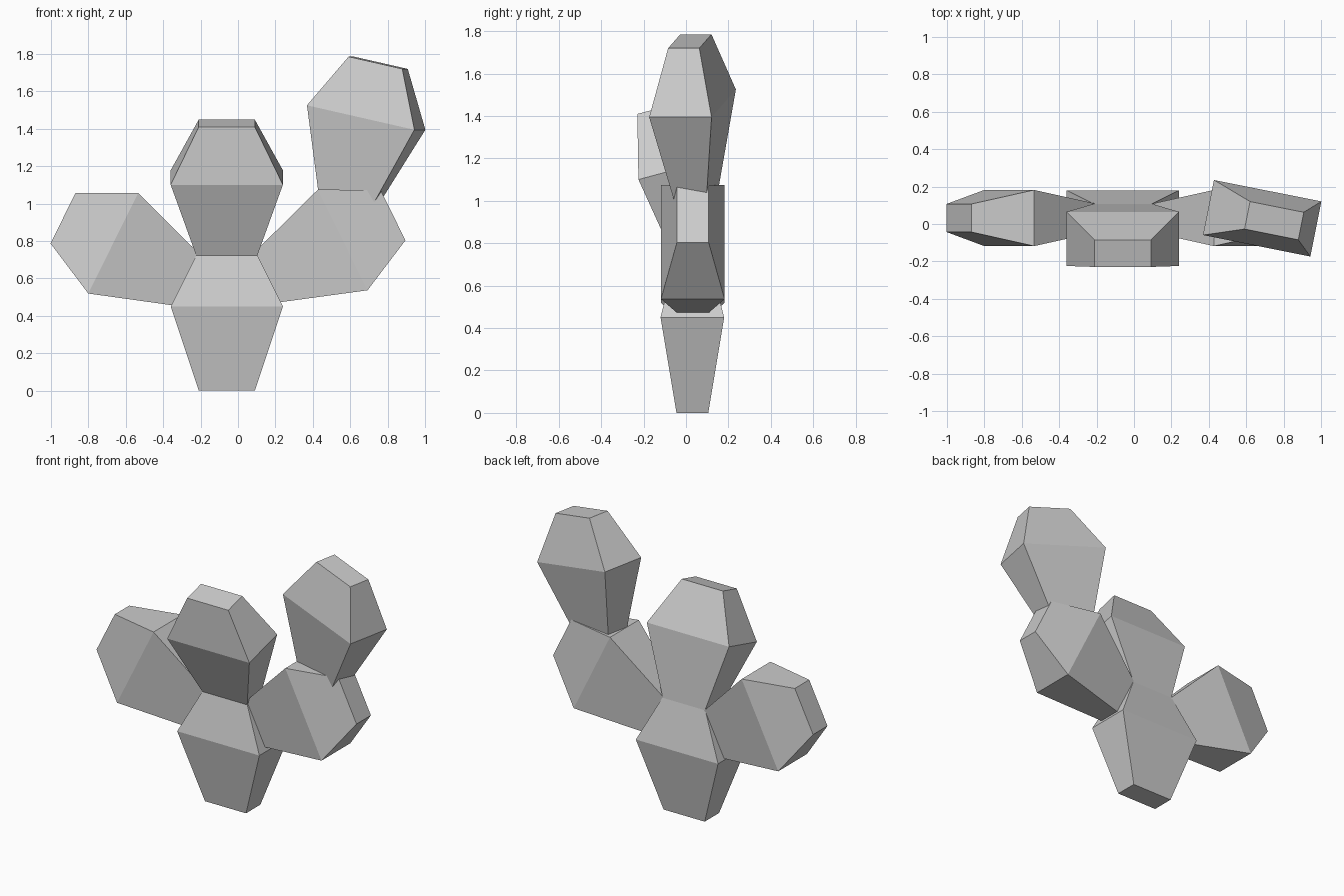
import bpy, bmesh
from math import radians
from mathutils import Matrix, Vector, Euler

if "Cube" in bpy.data.objects:
    bpy.data.objects.remove(bpy.data.objects["Cube"])

# Half width, half depth and height of each pad cross-section
RINGS = [(0.15, 0.075, 0.0), (0.30, 0.15, 0.45), (0.15, 0.075, 0.75)]


def cactus_pad(name, base, rotation):
    """Faceted pad growing along its local z from the base point."""
    bm = bmesh.new()
    rings = [[bm.verts.new((sx * w, sy * d, z))
              for sx, sy in ((-1, -1), (1, -1), (1, 1), (-1, 1))]
             for w, d, z in RINGS]
    for low, high in zip(rings, rings[1:]):
        for i in range(4):
            j = (i + 1) % 4
            bm.faces.new((low[i], low[j], high[j], high[i]))
    bm.faces.new(rings[0][::-1])
    bm.faces.new(rings[-1])
    mesh = bpy.data.meshes.new(name)
    bm.to_mesh(mesh)
    bm.free()
    obj = bpy.data.objects.new(name, mesh)
    obj.location = base
    obj.rotation_euler = Euler([radians(a) for a in rotation], 'XYZ')
    bpy.context.collection.objects.link(obj)
    return obj


# Main pad standing on the ground
cactus_pad("base_pad", (-0.06, 0.03, 0.0), (0, 0, 0))
# Pad on top, leaning forward
cactus_pad("top_pad", (-0.06, 0.037, 0.705), (15, 0, 0))
# Side pads
cactus_pad("left_pad", (-0.264, 0.032, 0.588), (0, -63.6, 0))
cactus_pad("right_pad", (0.156, 0.032, 0.607), (0, 63.8, 0))
# Upper pad growing from the right pad, twisted slightly
cactus_pad("upper_right_pad", (0.589, 0.05, 1.021), (0, 12.6, -11.3))
